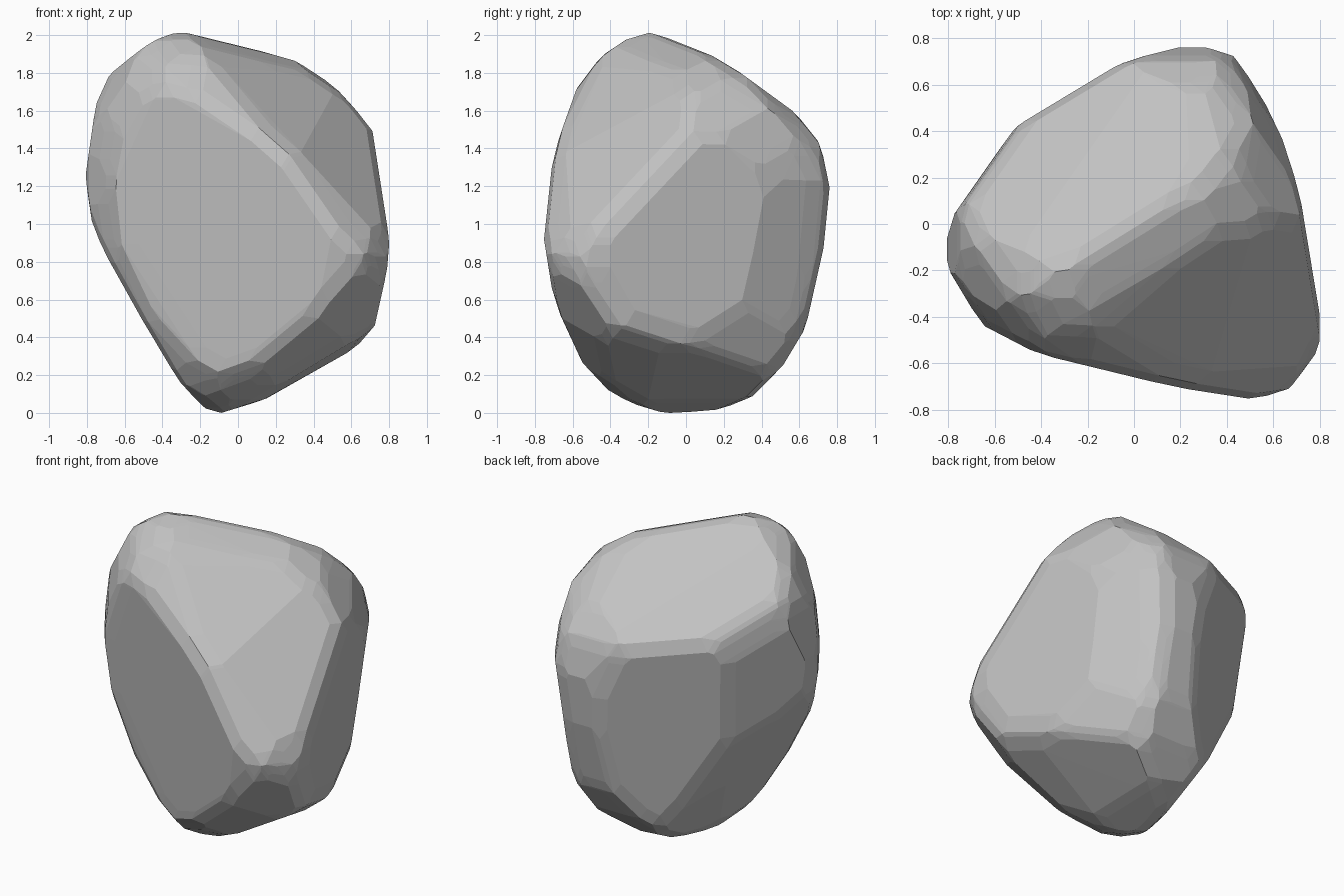
import bpy
import bmesh
from math import sin, cos, radians
from mathutils import Vector

ROUNDING = 0.15
SLACK = 0.012

cube = bpy.data.objects.get("Cube")
if cube:
    bpy.data.objects.remove(cube, do_unlink=True)

# Outlines of the rock, counter-clockwise: three square-on, three diagonal
front_outline = [(-.12, 0), (.14, .08), (.6, .34), (.72, .48), (.78, .75), (.8, 1), (.79, 1.2),
                 (.74, 1.4), (.65, 1.6), (.5, 1.75), (.3, 1.86), (-.2, 1.99), (-.35, 2),
                 (-.5, 1.95), (-.65, 1.82), (-.75, 1.6), (-.8, 1.25), (-.77, 1.05),
                 (-.62, .66), (-.28, .08)]
side_outline = [(0, 0), (.2, .03), (.35, .1), (.5, .25), (.62, .45), (.71, .85), (.745, 1.2),
                (.7, 1.42), (.58, 1.57), (.1, 1.92), (-.08, 1.99), (-.2, 2), (-.3, 1.97),
                (-.45, 1.87), (-.6, 1.67), (-.7, 1.43), (-.75, 1), (-.67, .5), (-.55, .28),
                (-.4, .12), (-.2, .03)]
top_outline = [(-.81, -.08), (-.77, -.22), (-.65, -.42), (-.4, -.55), (.4, -.745), (.6, -.73),
               (.68, -.69), (.75, -.6), (.8, -.45), (.8, -.32), (.74, 0), (.62, .37), (.5, .62),
               (.42, .72), (.3, .75), (.2, .75), (0, .7), (-.33, .55), (-.55, .36), (-.72, .15)]
front_left_outline = [(-.4, 1.84), (-.6, 1.76), (-.74, 1.5), (-.78, 1.16), (-.73, .8),
                      (-.6, .44), (-.45, .16), (-.32, 0), (-.19, -.05), (.01, -.02), (.47, .14),
                      (.54, .22), (.65, .48), (.69, .74), (.76, 1.24), (.73, 1.38), (.65, 1.5),
                      (.48, 1.62), (-.02, 1.78), (-.22, 1.83)]
back_right_outline = [(.31, 1.83), (-.15, 1.78), (-.5, 1.62), (-.66, 1.43), (-.73, 1.21),
                      (-.76, 1), (-.73, .8), (-.67, .38), (-.62, .25), (-.5, .1), (-.3, 0),
                      (-.06, -.05), (.14, -.02), (.34, .11), (.52, .32), (.73, .7),
                      (.78, 1.03), (.75, 1.33), (.69, 1.56), (.6, 1.72), (.49, 1.81)]
back_left_outline = [(-.13, 1.81), (-.34, 1.73), (-.6, 1.51), (-.81, 1.24), (-.94, .98),
                     (-.97, .77), (-.92, .6), (-.72, .34), (-.37, .05), (-.17, -.04),
                     (-.02, -.06), (.09, -.04), (.18, .05), (.41, .37), (.58, .69), (.65, 1.2),
                     (.64, 1.32), (.6, 1.4), (.27, 1.59), (-.02, 1.79)]

# Broad chipped facets: outward normal and distance
facets = [((-.3, -1, -.1), .515),      # front
          ((.2, -.85, .6), 1.48),      # brow above the front
          ((.4, -.25, 1), 1.96),       # shoulder, upper
          ((.6, -.6, 1), 2.05),        # shoulder, middle
          ((.73, -.75, 1), 2.1),       # shoulder, lower
          ((1, -.76, .87), 2.01),      # shoulder, side
          ((.6, -.8, .5), 1.4),        # front corner, upper
          ((.8, -.5, .3), 1.16),       # front corner, side
          ((1, .25, -.08), .625),      # side
          ((-.2, .72, 1), 1.965),      # sloping top
          ((-1, 1.6, -.25), .82),      # back
          ((-1, .18, -.58), .165)]     # undercut side


def outline_planes(outline, a, b):
    """One plane for each outline edge, swept square to the axes a and b."""
    for i, (u, v) in enumerate(outline):
        u0, v0 = outline[i - 1]
        n = (a * (v - v0) + b * (u0 - u)).normalized()
        yield n, max(n.dot(a * p + b * q) for p, q in outline) + SLACK


def diagonal_axes(turn, tilt):
    """Across and up axes of an outline turned about z and tilted."""
    turn, tilt = radians(turn), radians(tilt)
    across = Vector((cos(turn), sin(turn), 0))
    up = Vector((-sin(turn) * sin(tilt), cos(turn) * sin(tilt), cos(tilt)))
    return across, up


X, Y, Z = Vector((1, 0, 0)), Vector((0, 1, 0)), Vector((0, 0, 1))
planes = []
for outline, a, b in ((front_outline, X, Z), (side_outline, Y, Z), (top_outline, X, Y),
                      (front_left_outline, *diagonal_axes(35, 25)),
                      (back_right_outline, *diagonal_axes(215, 25)),
                      (back_left_outline, *diagonal_axes(145, -25))):
    planes += outline_planes(outline, a, b)
for normal, dist in facets:
    n = Vector(normal)
    planes.append((n.normalized(), dist / n.length))

# Carve the inner core out of a block
core = bmesh.new()
bmesh.ops.create_cube(core, size=5)
for n, d in planes:
    bmesh.ops.bisect_plane(core, geom=core.verts[:] + core.edges[:] + core.faces[:], dist=1e-5,
                           plane_co=n * (d - ROUNDING), plane_no=n, clear_outer=True)
    bmesh.ops.holes_fill(core, edges=core.edges[:], sides=0)
bmesh.ops.remove_doubles(core, verts=core.verts[:], dist=0.015)

# Wrap small balls on the core's corners to round every edge
ball = bmesh.new()
bmesh.ops.create_icosphere(ball, subdivisions=2, radius=ROUNDING * 1.03)
rock = bmesh.new()
for corner in core.verts:
    for v in ball.verts:
        rock.verts.new(corner.co + v.co)
hull = bmesh.ops.convex_hull(rock, input=rock.verts[:])
unused = {g for g in hull["geom_interior"] + hull["geom_unused"]
          if isinstance(g, bmesh.types.BMVert)}
bmesh.ops.delete(rock, geom=list(unused), context="VERTS")
bmesh.ops.remove_doubles(rock, verts=rock.verts[:], dist=0.015)
bmesh.ops.recalc_face_normals(rock, faces=rock.faces[:])

# Stand it on the ground
bottom = min(v.co.z for v in rock.verts)
bmesh.ops.translate(rock, verts=rock.verts[:], vec=(0, 0, -bottom))

mesh = bpy.data.meshes.new("rock")
rock.to_mesh(mesh)
for bm in (core, ball, rock):
    bm.free()

# Plain stone colour
stone = bpy.data.materials.new("stone_grey")
stone.use_nodes = True
colour = (.54, .54, .54, 1)
stone.diffuse_color = colour
stone.node_tree.nodes["Principled BSDF"].inputs["Base Color"].default_value = colour
mesh.materials.append(stone)

obj = bpy.data.objects.new("rock", mesh)
bpy.context.collection.objects.link(obj)
